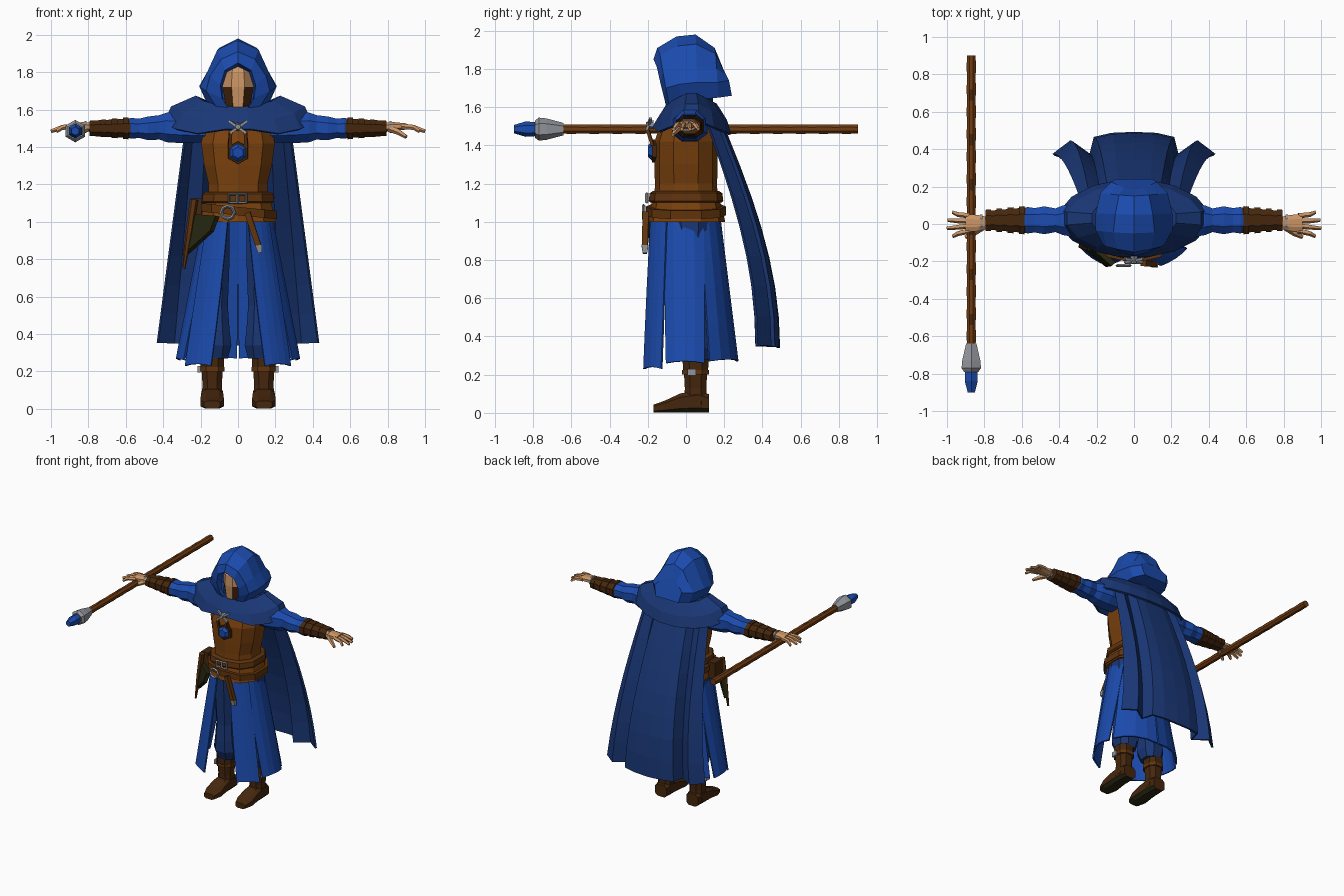
import bpy, bmesh
from math import cos, sin, radians, pi, copysign
from mathutils import Vector

if "Cube" in bpy.data.objects:
    bpy.data.objects.remove(bpy.data.objects["Cube"])


def material(name, *rgb):
    m = bpy.data.materials.new(name)
    m.use_nodes = True
    m.diffuse_color = (*rgb, 1)
    m.node_tree.nodes["Principled BSDF"].inputs["Base Color"].default_value = (*rgb, 1)
    return m


blue = material("bright blue", .011, .07, .42)
navy = material("cape blue", .01, .038, .18)
vest_brown = material("vest brown", .19, .052, .004)
belt_brown = material("belt brown", .115, .034, .004)
dark_brown = material("dark leather", .06, .02, .004)
wood = material("staff wood", .165, .045, .006)
skin = material("skin", .6, .3, .13)
steel = material("steel", .29, .3, .33)
olive = material("dark olive", .02, .02, .006)


def build(name, verts, faces, mat, both=False, thick=0, accent=None, rule=None):
    """Make one object, or a left and right pair; rule picks the accent faces."""
    for side, s in ((("left_", 1), ("right_", -1)) if both else (("", 1),)):
        me = bpy.data.meshes.new(side + name)
        me.from_pydata([(v[0] * s, v[1], v[2]) for v in verts], [], faces)
        bm = bmesh.new()
        bm.from_mesh(me)
        bmesh.ops.recalc_face_normals(bm, faces=bm.faces)
        for f in bm.faces:
            if rule and rule(f.calc_center_median(), f.normal):
                f.material_index = 1
        bm.to_mesh(me)
        bm.free()
        me.materials.append(mat)
        if accent:
            me.materials.append(accent)
        ob = bpy.data.objects.new(side + name, me)
        bpy.context.collection.objects.link(ob)
        if thick:
            mod = ob.modifiers.new("thickness", 'SOLIDIFY')
            mod.thickness = thick
            mod.offset = 0


def loft(name, rings, mat, closed=True, caps=(True, True), **kw):
    """Skin a row of equal point rings."""
    n = len(rings[0])
    verts = [p for r in rings for p in r]
    faces = [(i * n + j, i * n + (j + 1) % n, (i + 1) * n + (j + 1) % n, (i + 1) * n + j)
             for i in range(len(rings) - 1) for j in range(n if closed else n - 1)]
    if closed and caps[0]:
        faces.append(tuple(range(n)))
    if closed and caps[1]:
        faces.append(tuple(range(len(verts) - n, len(verts))))
    build(name, verts, faces, mat, **kw)


def hoop(c, a, b, n=10, p=1.0, axis="z"):
    """Rounded-square ring around c, facing along an axis."""
    pts = []
    for k in range(n):
        t = 2 * pi * (k + .5) / n
        u = a * copysign(abs(cos(t)) ** p, cos(t))
        v = b * copysign(abs(sin(t)) ** p, sin(t))
        d = {"z": (u, v, 0), "y": (u, 0, v), "x": (0, u, v)}[axis]
        pts.append(Vector(c) + Vector(d))
    return pts


def stack(name, levels, mat, x=0, n=10, p=.8, **kw):
    """Upright body from (z, y centre, half width, half depth)."""
    loft(name, [hoop((x, y, z), a, b, n, p) for z, y, a, b in levels], mat, **kw)


def tube(name, path, mat, n=6, **kw):
    """Bar through (point, radius) pairs."""
    turn = (Vector(path[-1][0]) - Vector(path[0][0])).to_track_quat('Z', 'Y')
    loft(name, [[Vector(c) + turn @ v for v in hoop((0, 0, 0), r, r, n)] for c, r in path], mat, **kw)


def block(name, c, size, mat, **kw):
    x, y, z = c
    w, d, h = (s / 2 for s in size)
    loft(name, [[(x + i * w, y + j * d, z + k * h) for i, j in ((-1, -1), (1, -1), (1, 1), (-1, 1))]
                for k in (-1, 1)], mat, **kw)


def metal_ring(name, loc, r, thin, sides, turn=0):
    bpy.ops.mesh.primitive_torus_add(location=loc, rotation=(pi / 2, turn, 0), major_radius=r,
                                     minor_radius=thin, major_segments=sides, minor_segments=4)
    ob = bpy.context.object
    ob.name = name
    ob.data.materials.append(steel)


# Hood: arches from the face opening to the back, with a flared brim
arches = []
for y0, y1, top, *half in (
        (-.10, -.08, 1.83, .06, 1.80, .085, 1.72, .08, 1.65, .04, 1.59),
        (-.17, -.10, 1.85, .07, 1.81, .095, 1.73, .085, 1.66, .04, 1.59),
        (-.15, -.09, 1.91, .09, 1.87, .15, 1.78, .17, 1.70, .12, 1.62),
        (-.05, -.03, 1.97, .11, 1.92, .165, 1.80, .205, 1.72, .16, 1.62),
        (.05, .06, 1.98, .10, 1.93, .16, 1.81, .205, 1.73, .165, 1.64),
        (.15, .17, 1.91, .08, 1.88, .13, 1.80, .18, 1.73, .15, 1.65),
        (.18, .24, 1.81, .05, 1.80, .09, 1.77, .12, 1.74, .10, 1.66)):
    side = [(half[2 * i], y0 + (y1 - y0) * (i + 1) / 4, half[2 * i + 1]) for i in range(4)]
    arches.append([(-x, y, z) for x, y, z in side[::-1]] + [(0, y0, top)] + side)
loft("hood", arches, blue, caps=(False, True))

# Head and neck
stack("head", [(1.56, -.02, .05, .06), (1.62, -.03, .07, .085), (1.72, -.03, .09, .095),
               (1.8, -.03, .085, .09), (1.85, -.03, .05, .06)], skin, n=8, p=1,
      accent=dark_brown, rule=lambda c, n: c.z < 1.68 and abs(n.x) > .6)
stack("neck_scarf", [(1.52, .03, .17, .13), (1.6, .03, .14, .11), (1.66, .04, .12, .1)], navy)

# Shoulder mantle, hanging low at front and back, notched at the throat
mantle = []
for z, a, b, dip in ((1.62, .13, .1, .01), (1.68, .23, .13, .07), (1.63, .36, .18, .1), (1.54, .4, .205, .085)):
    ring = hoop((0, .03, z), a, b, 16, 1.05)
    for v in ring:
        v.z -= dip * abs(v.y - .03) / b
        if v.y < 0 and abs(v.x) < .1 and z < 1.6:
            v.z += .035
    mantle.append(ring)
loft("shoulder_mantle", mantle, navy, caps=(False, False), thick=.015)

# Cape with folds, sweeping back and straightening towards the hem
hem = ((0, .485), (.12, .48), (.21, .46), (.235, .37), (.34, .44), (.43, .37))
yoke = ((0, .15), (.08, .15), (.13, .14), (.17, .1), (.23, .12), (.265, .08))
rows = []
for i in range(9):
    t = i / 8
    half = [(a + (c - a) * t, b + (d - b) * sin(t * pi / 2), 1.6 - (1.26 - .03 * c) * t)
            for (a, b), (c, d) in zip(yoke, hem)]
    rows.append([(-x, y, z) for x, y, z in half[:0:-1]] + half)
loft("cape", rows, navy, closed=False, thick=.015)

# Torso and belts
stack("vest", [(1.1, 0, .17, .165), (1.2, 0, .163, .163), (1.3, 0, .188, .165),
               (1.42, 0, .205, .165), (1.49, 0, .19, .14), (1.56, .01, .12, .1)], vest_brown)
stack("vest_hem", [(1.0, 0, .213, .205), (1.1, 0, .185, .18)], vest_brown)
stack("waist_belt", [(1.1, 0, .19, .185), (1.11, 0, .2, .195), (1.15, 0, .195, .19), (1.16, 0, .18, .175)], belt_brown)
hip = [hoop((0, 0, z), .217, .21, 10, .8) for z in (1.035, 1.08)]
for v in hip[0] + hip[1]:
    v.z -= v.x * .1
loft("hip_belt", hip, belt_brown)

# Buckles, brooch and clasp
for x in (-.025, .02):
    metal_ring("belt_buckle", (x, -.205, 1.125), .033, .009, 4, pi / 4)
metal_ring("belt_hook", (-.055, -.222, 1.05), .035, .009, 8)
tube("brooch_setting", [((0, -.15, 1.37), .062), ((0, -.178, 1.37), .06)], dark_brown)
tube("brooch_gem", [((0, -.175, 1.37), .052), ((0, -.2, 1.37), .03)], blue)
for s in (-1, 1):
    tube("clasp_bar", [((s * .05, -.185, 1.54), .01), ((-s * .045, -.205, 1.475), .01)], steel, n=4)
    tube("brooch_cord", [((s * .04, -.2, 1.48), .012), ((s * .045, -.175, 1.4), .012)], belt_brown, n=4)
tube("clasp_stud", [((0, -.17, 1.508), .024), ((0, -.21, 1.508), .014)], steel)

# Hanging belt end, side pouch and slanted sheath
tube("belt_end", [((.05, -.21, 1.05), .022), ((.11, -.215, .87), .022)], belt_brown, n=4)
tube("belt_end_tip", [((.11, -.215, .875), .025), ((.118, -.215, .835), .016)], steel, n=4)
block("hip_pouch", (-.225, -.05, 1.06), (.06, .1, .13), dark_brown)
plate = [(-.11, -.215, 1.03), (-.25, -.09, 1.04), (-.285, -.1, .82), (-.14, -.22, .95)]
build("sheath", plate, [(0, 1, 2, 3)], olive, thick=.03)
tube("sheath_edge", [((-.235, -.12, 1.12), .022), ((-.26, -.12, .95), .02), ((-.29, -.12, .75), .008)], belt_brown)


# Split skirt panels, flaring from waist to hem
def panel(name, top, low, bottom, shift):
    grid = []
    for i in range(5):
        t = i / 4
        row = []
        for j in range(5):
            u = j / 4
            a = radians((top[0] + (top[1] - top[0]) * u) * (1 - t) + (low[0] + (low[1] - low[0]) * u) * t)
            row.append(((.178 + shift + .15 * t) * cos(a), .02 * t + (.178 + shift + .075 * t) * sin(a),
                        1.03 + (bottom + .04 * u * (1 - u) - 1.03) * t))
        grid.append(row)
    loft(name, grid, blue, closed=False, both=True, thick=.012)


panel("front_skirt_panel", (-74, -32), (-65, -34), .23, .01)
panel("side_skirt_panel", (-38, 30), (-29, 17), .26, 0)
panel("back_skirt_panel", (24, 90), (24, 89), .27, -.004)

# Trousers and boots
stack("trouser_leg", [(1.03, .02, .08, .1), (.8, .02, .08, .085), (.55, .03, .07, .08),
                      (.42, .03, .08, .09), (.34, .04, .09, .1), (.27, .045, .07, .075)],
      navy, x=.12, n=8, both=True)
stack("boot_shaft", [(.04, .05, .062, .062), (.13, .05, .055, .06), (.2, .05, .06, .064),
                     (.21, .05, .066, .07), (.28, .05, .068, .072)], dark_brown, x=.138, n=8, both=True)
loft("boot_foot", [hoop((.138, y, h), w, h, 8, .6, "y") for y, w, h in
                   ((-.17, .045, .022), (-.11, .066, .033), (-.03, .062, .052), (.06, .06, .06), (.12, .054, .05))],
     dark_brown, both=True, accent=olive, rule=lambda c, n: n.z < -.7)
stack("boot_strap", [(.2, .05, .07, .075), (.225, .05, .07, .075)], belt_brown, x=.138, n=8, both=True)
block("boot_buckle", (.208, .03, .212), (.016, .045, .035), steel, both=True)


# Arms: sleeve, ridged bracer, hand
def arm(name, stations, mat, y=.02):
    loft(name, [hoop((x, y, z), a, b, 8, .9, "x") for x, z, a, b in stations], mat, both=True)


arm("sleeve", ((.17, 1.49, .1, .07), (.3, 1.5, .1, .085), (.38, 1.505, .085, .085), (.42, 1.505, .068, .07),
               (.48, 1.5, .08, .068), (.53, 1.5, .07, .055), (.57, 1.5, .076, .06), (.6, 1.5, .06, .05)), blue)
arm("bracer", ((.57, 1.5, .074, .056), (.79, 1.5, .053, .044)), dark_brown)
for i in range(4):
    x = .585 + .06 * i
    r = .081 - .006 * i
    arm("bracer_band", ((x, 1.5, r, r - .018), (x + .03, 1.5, r - .003, r - .02)), dark_brown)
arm("palm", ((.78, 1.505, .034, .028), (.83, 1.51, .046, .025), (.9, 1.51, .052, .018)), skin, y=.005)
for i in range(4):
    y = -.036 + .027 * i
    tube("finger", [((.88, y, 1.51), .016), ((.94, y * 1.25 - .005, 1.505), .014),
                    (((.97, 1.0, .995, .97)[i], y * 1.6 - .008, 1.485), .01)], skin, n=5, both=True)
tube("thumb", [((.81, -.015, 1.5), .02), ((.86, -.05, 1.48), .016), ((.9, -.07, 1.455), .011)],
     skin, n=5, both=True)
arm("wrist_chain", ((.81, 1.507, .046, .034), (.82, 1.507, .048, .034)), steel, y=.008)

# Staff with steel head and gem tip
sx, sz = -.87, 1.485
tube("staff", [((sx, -.66 + .06 * i, sz), .027 if i % 2 else .025) for i in range(27)], wood, n=8,
     accent=dark_brown, rule=lambda c, n: int(c.y * 50 + 50) % 4 == 0 and abs(n.x) < .5)
tube("staff_head", [((sx, y, sz), r) for y, r in ((-.64, .032), (-.73, .056), (-.77, .06), (-.79, .045))], steel)
tube("staff_gem", [((sx, y, sz), r) for y, r in ((-.77, .036), (-.84, .04), (-.9, .022))], blue)
